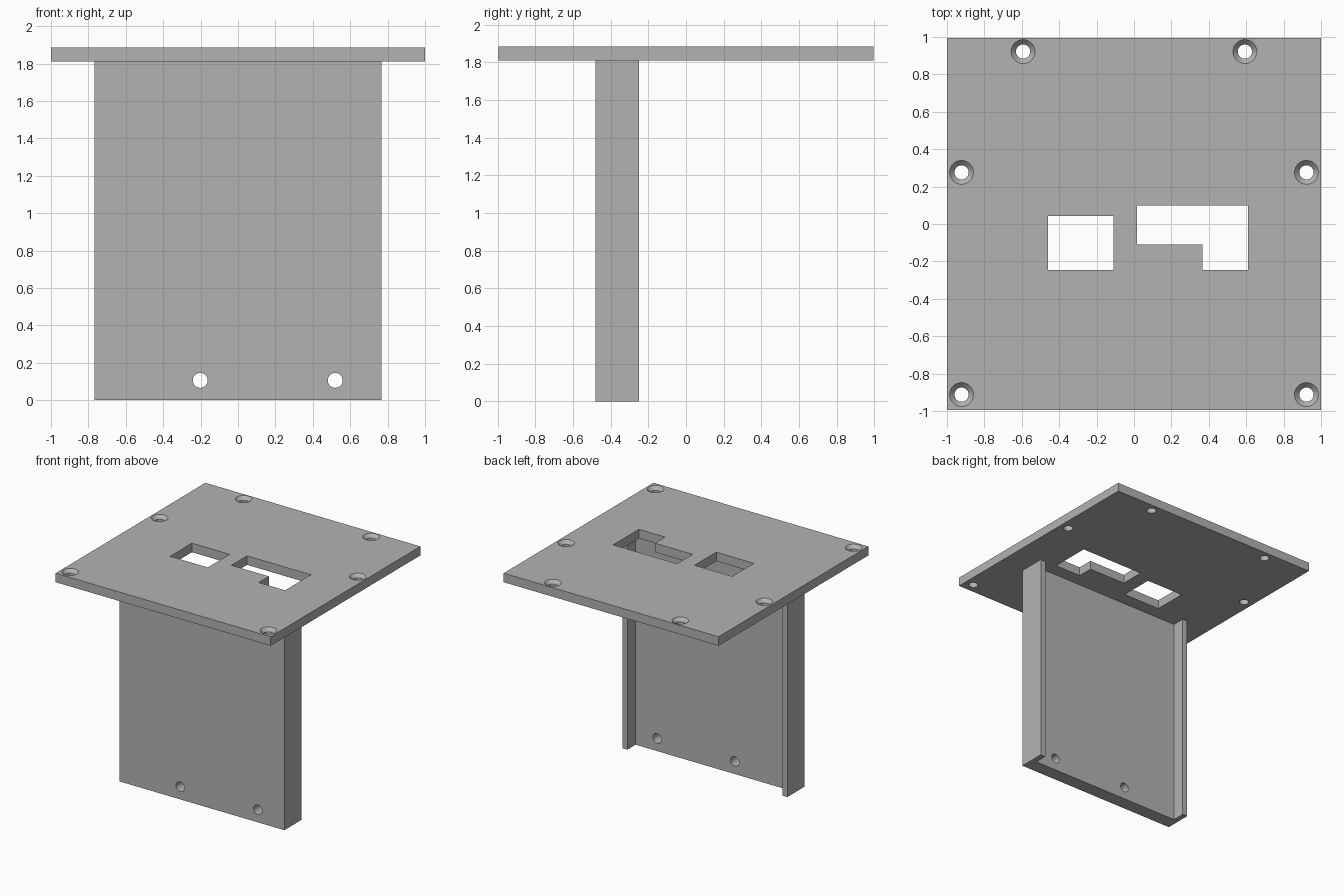
import bpy, bmesh, math
from mathutils import Matrix, Vector

cube = bpy.data.objects.get("Cube")
if cube:
    bpy.data.objects.remove(cube, do_unlink=True)

# One plain grey for the whole mount
grey = bpy.data.materials.new("plain grey")
grey.use_nodes = True
colour = (0.45, 0.45, 0.45, 1)
grey.diffuse_color = colour
grey.node_tree.nodes["Principled BSDF"].inputs["Base Color"].default_value = colour

PLATE_LOW, PLATE_TOP = 1.81, 1.886


def make_object(name, bm):
    bmesh.ops.recalc_face_normals(bm, faces=bm.faces)
    mesh = bpy.data.meshes.new(name)
    bm.to_mesh(mesh)
    bm.free()
    mesh.materials.append(grey)
    obj = bpy.data.objects.new(name, mesh)
    bpy.context.collection.objects.link(obj)
    return obj


def prism(name, outline, low, high):
    """Extrude a flat xy outline between two heights."""
    bm = bmesh.new()
    face = bm.faces.new([bm.verts.new((x, y, low)) for x, y in outline])
    top = bmesh.ops.extrude_face_region(bm, geom=[face])["geom"]
    bmesh.ops.translate(bm, vec=(0, 0, high - low),
                        verts=[v for v in top if isinstance(v, bmesh.types.BMVert)])
    return make_object(name, bm)


def rectangle(x0, x1, y0, y1):
    return [(x0, y0), (x1, y0), (x1, y1), (x0, y1)]


def lathe(name, profile, place):
    """Spin a (radius, height) profile about z, then place it."""
    bm = bmesh.new()
    verts = [bm.verts.new((r, 0, z)) for r, z in profile]
    edges = [bm.edges.new(pair) for pair in zip(verts, verts[1:])]
    bmesh.ops.spin(bm, geom=verts + edges, cent=(0, 0, 0), axis=(0, 0, 1),
                   angle=math.tau, steps=32)
    bmesh.ops.remove_doubles(bm, verts=bm.verts, dist=0.0001)
    bmesh.ops.transform(bm, matrix=place, verts=bm.verts)
    return make_object(name, bm)


def cut(target, cutters):
    """Subtract every cutter, then discard it."""
    bpy.ops.object.select_all(action="DESELECT")
    bpy.context.view_layer.objects.active = target
    target.select_set(True)
    for cutter in cutters:
        cutter.hide_render = True
        mod = target.modifiers.new("cut", "BOOLEAN")
        mod.operation = "DIFFERENCE"
        mod.solver = "EXACT"
        mod.object = cutter
        bpy.ops.object.modifier_apply(modifier=mod.name)
        bpy.data.objects.remove(cutter, do_unlink=True)
    bpy.ops.object.shade_smooth_by_angle(angle=math.radians(25))


# Top plate with a square window, an L-shaped window and countersunk holes
plate = prism("top_plate", rectangle(-1, 1, -0.995, 0.995), PLATE_LOW, PLATE_TOP)
low, high = PLATE_LOW - 0.1, PLATE_TOP + 0.1
l_outline = [(0.015, -0.11), (0.365, -0.11), (0.365, -0.245),
             (0.61, -0.245), (0.61, 0.098), (0.015, 0.098)]
cutters = [prism("square_window_cutter", rectangle(-0.46, -0.11, -0.245, 0.044), low, high),
           prism("l_window_cutter", l_outline, low, high)]
screw = [(0, -0.2), (0.038, -0.2), (0.038, -0.028), (0.064, 0), (0.064, 0.05), (0, 0.05)]
for x, y in [(0.593, 0.922), (0.922, 0.276), (0.922, -0.912)]:
    for side in (-1, 1):
        cutters.append(lathe("screw_cutter", screw,
                             Matrix.Translation((side * x, y, PLATE_TOP))))
cut(plate, cutters)

# Upright panel: shallow channel section with a thin rib along each back edge
half, rib, front, back, web = 0.768, 0.047, -0.48, -0.25, -0.36
channel = [(-half, front), (half, front), (half, back), (half - rib, back),
           (half - rib, web), (rib - half, web), (rib - half, back), (-half, back)]
panel = prism("upright_panel", channel, 0, PLATE_LOW)

# Two plain bolt holes near the foot of the panel
bolt = [(0, -0.3), (0.04, -0.3), (0.04, 0.3), (0, 0.3)]
cut(panel, [lathe("bolt_cutter", bolt,
                  Matrix.Translation((x, -0.42, 0.106)) @ Matrix.Rotation(math.pi / 2, 4, "X"))
            for x in (-0.202, 0.52)])
